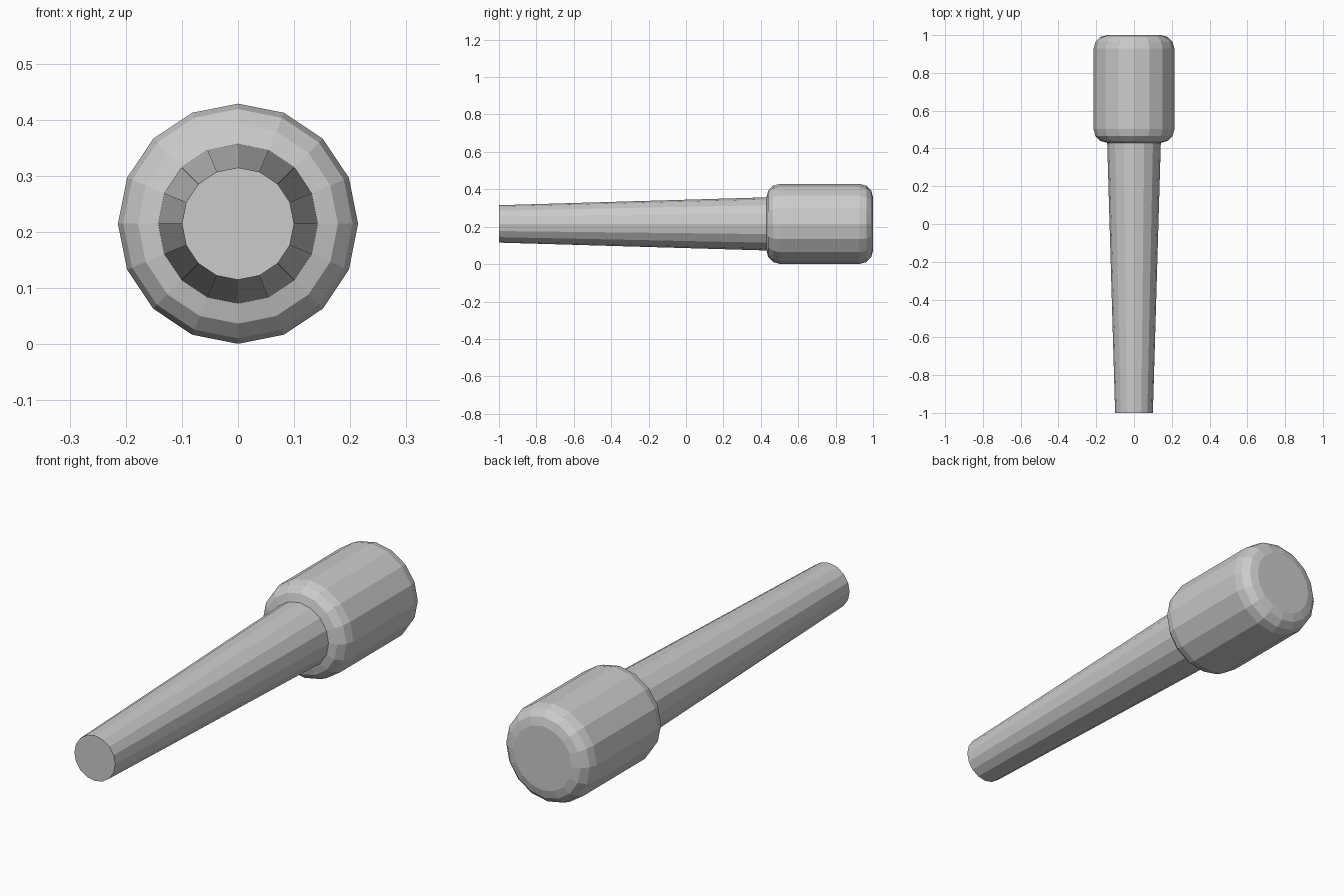
import bpy, bmesh
from math import sin, cos, pi

if "Cube" in bpy.data.objects:
    bpy.data.objects.remove(bpy.data.objects["Cube"])

SIDES = 16
AXIS_Z = 0.215
HEAD_R, NECK_R, TIP_R = 0.214, 0.142, 0.10
FRONT_Y, HEAD_Y, BACK_Y = -1.0, 0.43, 1.0
BEVEL = HEAD_R - NECK_R


def bevel_ring(step):
    """Radius and inset of one step of the three-segment rounded edge."""
    a = step * pi / 6
    return NECK_R + BEVEL * sin(a), BEVEL * (1 - cos(a))


# Profile along y: tapered handle, then the head with both rims rounded
rims = [bevel_ring(i) for i in range(4)]
profile = [(TIP_R, FRONT_Y)]
profile += [(r, HEAD_Y + d) for r, d in rims]
profile += [(r, BACK_Y - d) for r, d in reversed(rims)]

# Handle and head turned as one continuous surface
bm = bmesh.new()
rings = []
for r, y in profile:
    rings.append([bm.verts.new((r * cos(2 * pi * i / SIDES), y,
                                AXIS_Z + r * sin(2 * pi * i / SIDES)))
                  for i in range(SIDES)])
for a, b in zip(rings, rings[1:]):
    for i in range(SIDES):
        j = (i + 1) % SIDES
        bm.faces.new((a[i], a[j], b[j], b[i]))

# Flat end caps
bm.faces.new(rings[0])
bm.faces.new(rings[-1])
bmesh.ops.recalc_face_normals(bm, faces=bm.faces)

mesh = bpy.data.meshes.new("mallet")
bm.to_mesh(mesh)
bm.free()
bpy.context.collection.objects.link(bpy.data.objects.new("mallet", mesh))
